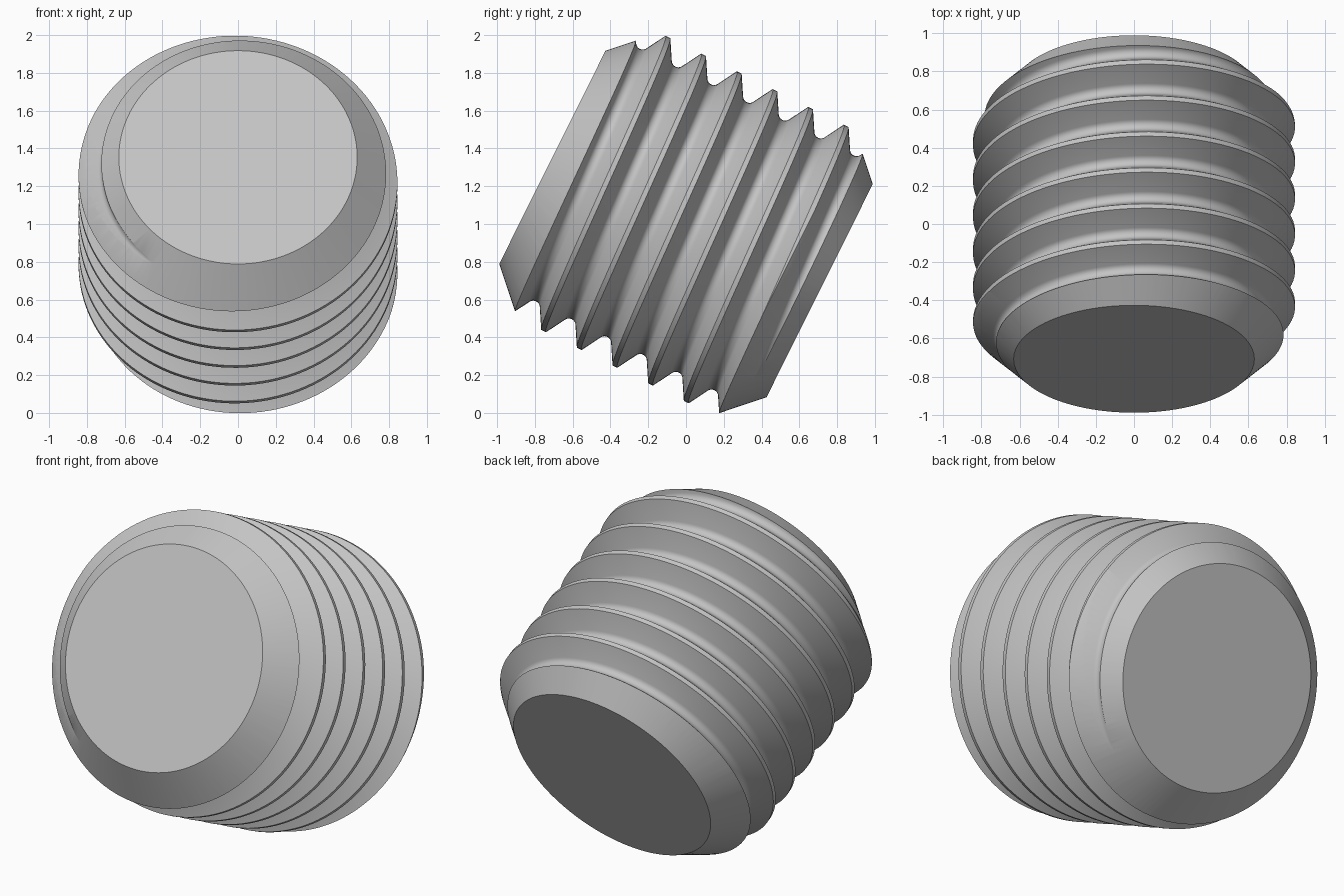
import bpy
import bmesh
from math import sin, cos, pi, radians, tau
from mathutils import Matrix, Vector

cube = bpy.data.objects.get("Cube")
if cube:
    bpy.data.objects.remove(cube, do_unlink=True)

SEGMENTS = 128
PITCH = 0.211
CREST, FLAT = 0.844, 0.013        # crest radius, half crest width
HALF_LENGTH, END_RADIUS = 0.791, 0.631
TILT = radians(26.5)

steel = bpy.data.materials.new("plain grey steel")
steel.use_nodes = True
grey = (0.55, 0.55, 0.55, 1)
steel.diffuse_color = grey
steel.node_tree.nodes["Principled BSDF"].inputs["Base Color"].default_value = grey


def make_object(name, bm):
    bmesh.ops.recalc_face_normals(bm, faces=bm.faces)
    mesh = bpy.data.meshes.new(name)
    bm.to_mesh(mesh)
    bm.free()
    mesh.materials.append(steel)
    obj = bpy.data.objects.new(name, mesh)
    bpy.context.collection.objects.link(obj)
    return obj


def thread_profile():
    """One pitch of a 60 degree thread with a rounded root: (axial, radius)."""
    fillet = 0.037
    gap = PITCH / 2 - FLAT
    centre = CREST - gap / sin(pi / 6) * cos(pi / 6) + 2 * fillet
    points = [(-FLAT, CREST), (FLAT, CREST)]
    for i in range(9):
        a = radians(-60 + 15 * i)
        points.append((PITCH / 2 + fillet * sin(a), centre - fillet * cos(a)))
    return points


def helical_thread(turns=6):
    """Over-long right-handed thread, closed by a cone at each end."""
    bm = bmesh.new()
    profile = thread_profile()
    rows = [(s + (k + 0.5) * PITCH, r) for k in range(-turns, turns) for s, r in profile]
    columns = []
    for j in range(SEGMENTS):
        a = tau * j / SEGMENTS
        lead = PITCH * j / SEGMENTS
        columns.append([bm.verts.new((r * cos(a), r * sin(a), s + lead)) for s, r in rows])
    step = len(profile)
    for j in range(SEGMENTS - 1):
        for a, b, c, d in zip(columns[j], columns[j + 1], columns[j + 1][1:], columns[j][1:]):
            bm.faces.new((a, b, c, d))
    # the seam joins one full pitch higher
    last, first = columns[-1], columns[0]
    for i in range(len(rows) - step - 1):
        bm.faces.new((last[i], first[i + step], first[i + step + 1], last[i + 1]))
    low = [c[0] for c in columns] + first[step:0:-1]
    high = [c[-1] for c in columns] + last[-2:-step - 2:-1]
    for loop, z in ((low, -2), (high, 2)):
        tip = bm.verts.new((0, 0, z))
        for a, b in zip(loop, loop[1:] + loop[:1]):
            bm.faces.new((a, b, tip))
    return make_object("threaded_rod", bm)


def chamfered_blank():
    """Turned blank with 45 degree chamfers that trims the thread to length."""
    bm = bmesh.new()
    rim = 0.3
    outline = [(END_RADIUS, -HALF_LENGTH), (END_RADIUS + rim, rim - HALF_LENGTH),
               (END_RADIUS + rim, HALF_LENGTH - rim), (END_RADIUS, HALF_LENGTH)]
    rings = [[bm.verts.new((r * cos(tau * j / SEGMENTS), r * sin(tau * j / SEGMENTS), z))
              for j in range(SEGMENTS)] for r, z in outline]
    for lower, upper in zip(rings, rings[1:]):
        for j in range(SEGMENTS):
            k = (j + 1) % SEGMENTS
            bm.faces.new((lower[j], lower[k], upper[k], upper[j]))
    bm.faces.new(rings[0])
    bm.faces.new(rings[-1])
    return make_object("chamfer_cutter", bm)


# Trim the thread with the blank
rod = helical_thread()
blank = chamfered_blank()
blank.hide_render = True
trim = rod.modifiers.new("trim_ends", 'BOOLEAN')
trim.operation = 'INTERSECT'
trim.solver = 'EXACT'
trim.object = blank
bpy.ops.object.select_all(action='DESELECT')
rod.select_set(True)
bpy.context.view_layer.objects.active = rod
bpy.ops.object.modifier_apply(modifier=trim.name)
bpy.data.objects.remove(blank, do_unlink=True)

# Tilt the rod, front end raised
up = Vector((0, sin(TILT), cos(TILT)))
side = Vector((1, 0, 0))
axis = Vector((0, cos(TILT), -sin(TILT)))
frame = Matrix((up, side, axis)).transposed().to_4x4()
rod.data.transform(Matrix.Translation((0, 0, 1)) @ frame)
rod.data.update()
bpy.ops.object.shade_smooth_by_angle(angle=radians(25))
